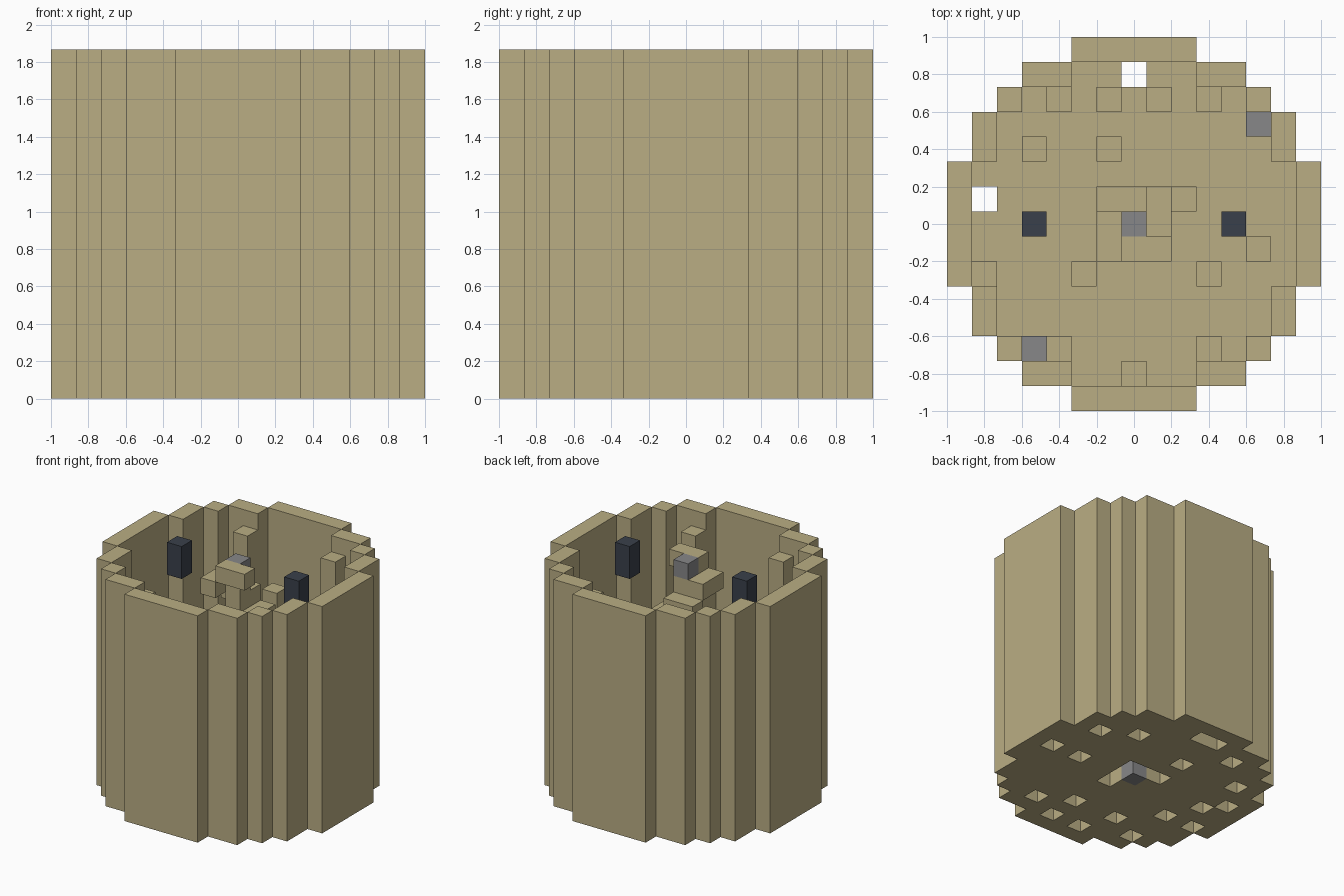
import bpy, bmesh

if "Cube" in bpy.data.objects:
    bpy.data.objects.remove(bpy.data.objects["Cube"])

U = 2 / 15          # block size
TOP = 14            # wall height in blocks


def material(name, rgb):
    m = bpy.data.materials.new(name)
    m.use_nodes = True
    m.diffuse_color = (*rgb, 1)
    m.node_tree.nodes["Principled BSDF"].inputs["Base Color"].default_value = (*rgb, 1)
    return m


TAN = material("tan", (0.49, 0.42, 0.23))
GREY = material("grey", (0.245, 0.245, 0.25))
DARK = material("dark_slate", (0.042, 0.051, 0.07))


def blocks(name, cells, z0, z1, mat):
    """Extrude a set of grid cells from layer z0 to z1, without inner faces."""
    cells = set(cells)
    bm = bmesh.new()

    def quad(*pts):
        bm.faces.new([bm.verts.new((x * U, y * U, z * U)) for x, y, z in pts])

    for i, j in cells:
        a, b, c, d = i - .5, i + .5, j - .5, j + .5
        quad((a, c, z1), (b, c, z1), (b, d, z1), (a, d, z1))
        quad((a, d, z0), (b, d, z0), (b, c, z0), (a, c, z0))
        sides = (((0, -1), (a, c), (b, c)), ((1, 0), (b, c), (b, d)),
                 ((0, 1), (b, d), (a, d)), ((-1, 0), (a, d), (a, c)))
        for (di, dj), p, q in sides:
            if (i + di, j + dj) not in cells:
                quad((*p, z0), (*q, z0), (*q, z1), (*p, z1))
    bmesh.ops.remove_doubles(bm, verts=bm.verts[:], dist=1e-4)
    bmesh.ops.dissolve_limit(bm, angle_limit=0.01, verts=bm.verts[:], edges=bm.edges[:])
    me = bpy.data.meshes.new(name)
    bm.to_mesh(me)
    bm.free()
    me.materials.append(mat)
    ob = bpy.data.objects.new(name, me)
    bpy.context.collection.objects.link(ob)
    return ob


# Round tower plan: half width of each row of blocks
half = {0: 7, 1: 7, 2: 7, 3: 6, 4: 6, 5: 5, 6: 4, 7: 2}
disk = {(i, j) for j in range(-7, 8) for i in range(-half[abs(j)], half[abs(j)] + 1)}
near = ((1, 0), (-1, 0), (0, 1), (0, -1))
ring = {(i, j) for i, j in disk if any((i + a, j + b) not in disk for a, b in near)}
inside = disk - ring
blocks("outer_wall", ring, 0, TOP, TAN)

# Floor: pitted lower layer and upper layer with two open holes
open_holes = {(0, 6), (-6, 1)}
pits = {(6, 0), (4, 0), (5, 3), (3, 4), (-1, 6), (-3, 5), (-1, 3), (3, -5),
        (1, -4), (-2, -4), (-4, -2), (-5, 0), (-5, 3), (1, -6), (-1, -6),
        (-4, -5), (-6, -2)}
stair_pit = {(1, 1), (1, 0), (0, 1), (1, -1), (-1, 1), (0, 0)}
blocks("floor_lower", inside - open_holes - pits - stair_pit, 0, 1, TAN)
blocks("floor_upper", inside - open_holes, 1, 2, TAN)

# Central post with grey ends
blocks("post_foot", [(0, 0)], 0, 1, GREY)
blocks("post", [(0, 0)], 2, TOP - 1, TAN)
blocks("post_cap", [(0, 0)], TOP - 1, TOP, GREY)

# Spiral stair winding down around the post
turn = ([(0, -1), (1, -1)], [(-1, -1), (-1, 0)], [(-1, 1), (0, 1)], [(1, 1), (1, 0)])
for n in range(TOP - 2):
    blocks(f"stair_step_{n + 1}", turn[n % 4], TOP - n - 1, TOP - n, TAN)

# Four tall pillars against the wall
for sx in (-1, 1):
    for sy in (-1, 1):
        blocks("pillar", [(3 * sx, 5 * sy)], 2, TOP - 1, TAN)

# Shorter pillars and loose blocks on the floor
blocks("short_pillar", [(-1, 5)], 2, 10, TAN)
blocks("short_pillar", [(1, 5)], 2, 8, TAN)
for cell in ((-4, 3), (-1, 3), (2, 1), (5, -1), (-6, -2), (-2, -2), (3, -2), (0, -6)):
    blocks("floor_block", [cell], 2, 3, TAN)
for cell in ((5, 4), (-4, -5)):
    blocks("grey_block", [cell], 2, 3, GREY)

# Hanging dark lanterns
for s in (-1, 1):
    blocks("lantern", [(4 * s, 0)], TOP - 2, TOP, DARK)
